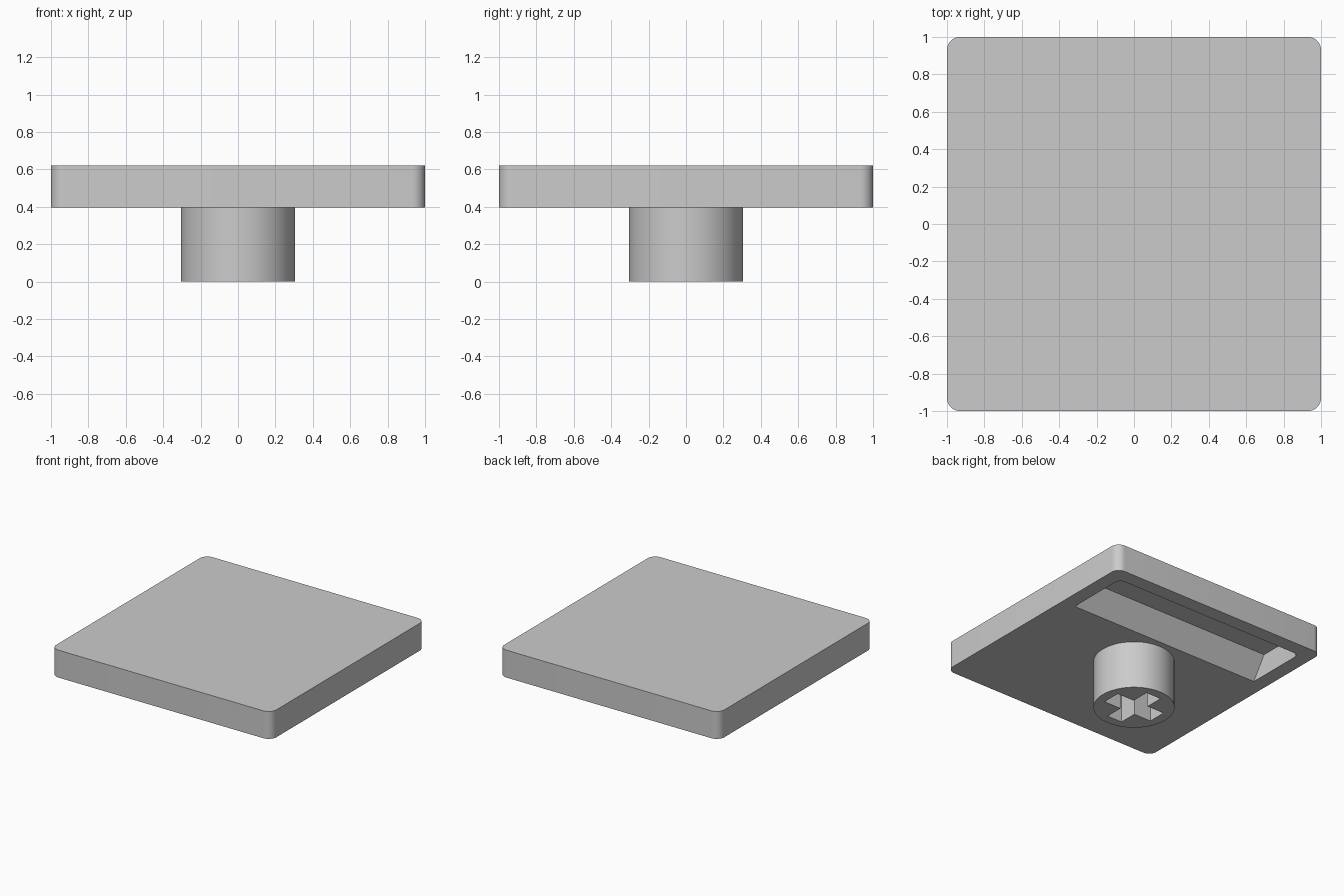
import bpy, bmesh, math

cube = bpy.data.objects.get("Cube")
if cube:
    bpy.data.objects.remove(cube, do_unlink=True)

grey = bpy.data.materials.new("light_grey_plastic")
grey.use_nodes = True
colour = (0.6, 0.6, 0.6, 1)
grey.diffuse_color = colour
grey.node_tree.nodes["Principled BSDF"].inputs["Base Color"].default_value = colour


def finish(name, bm):
    bmesh.ops.recalc_face_normals(bm, faces=bm.faces)
    mesh = bpy.data.meshes.new(name)
    bm.to_mesh(mesh)
    bm.free()
    mesh.materials.append(grey)
    obj = bpy.data.objects.new(name, mesh)
    bpy.context.collection.objects.link(obj)
    return obj


def box(x0, x1, y0, y1, z0, z1):
    bm = bmesh.new()
    bmesh.ops.create_cube(bm, size=1)
    for v in bm.verts:
        v.co.x = x1 if v.co.x > 0 else x0
        v.co.y = y1 if v.co.y > 0 else y0
        v.co.z = z1 if v.co.z > 0 else z0
    return bm


def round_upright_edges(bm, radius, min_y=-9):
    edges = [e for e in bm.edges
             if abs(e.verts[0].co.z - e.verts[1].co.z) > 0.01
             and min(v.co.y for v in e.verts) > min_y]
    bmesh.ops.bevel(bm, geom=edges, offset=radius, segments=10,
                    profile=0.5, affect='EDGES')


def cut(obj, cutter):
    mod = obj.modifiers.new("cut", 'BOOLEAN')
    mod.operation, mod.solver, mod.object = 'DIFFERENCE', 'EXACT', cutter
    cutter.hide_render = True
    bpy.context.view_layer.objects.active = obj
    bpy.ops.object.modifier_apply(modifier=mod.name)
    bpy.data.objects.remove(cutter, do_unlink=True)


def smooth(obj):
    bpy.ops.object.select_all(action='DESELECT')
    obj.select_set(True)
    bpy.context.view_layer.objects.active = obj
    bpy.ops.object.shade_smooth_by_angle(angle=math.radians(30))


UNDER, TOP = 0.395, 0.62

# Square top plate with rounded corners
bm = box(-1, 1, -1, 1, UNDER, TOP)
round_upright_edges(bm, 0.07)
plate = finish("top_plate", bm)

# Pocket under the back edge: sloped front wall, rounded back corners
bm = box(-0.88, 0.88, 0.275, 0.88, 0.275, 0.575)
for v in bm.verts:
    if v.co.y < 0.5 and v.co.z > 0.5:
        v.co.y = 0.475
round_upright_edges(bm, 0.05, min_y=0.8)
cut(plate, finish("pocket_cutter", bm))
smooth(plate)

# Round stem with a cross-shaped socket
bm = bmesh.new()
bmesh.ops.create_cone(bm, cap_ends=True, segments=64, radius1=0.305,
                      radius2=0.305, depth=UNDER)
bmesh.ops.translate(bm, vec=(0, 0, UNDER / 2), verts=bm.verts)
stem = finish("stem", bm)
for half_x, half_y in ((0.225, 0.077), (0.068, 0.228)):
    cut(stem, finish("socket_cutter",
                     box(-half_x, half_x, -half_y, half_y, -0.1, 0.5)))
smooth(stem)
